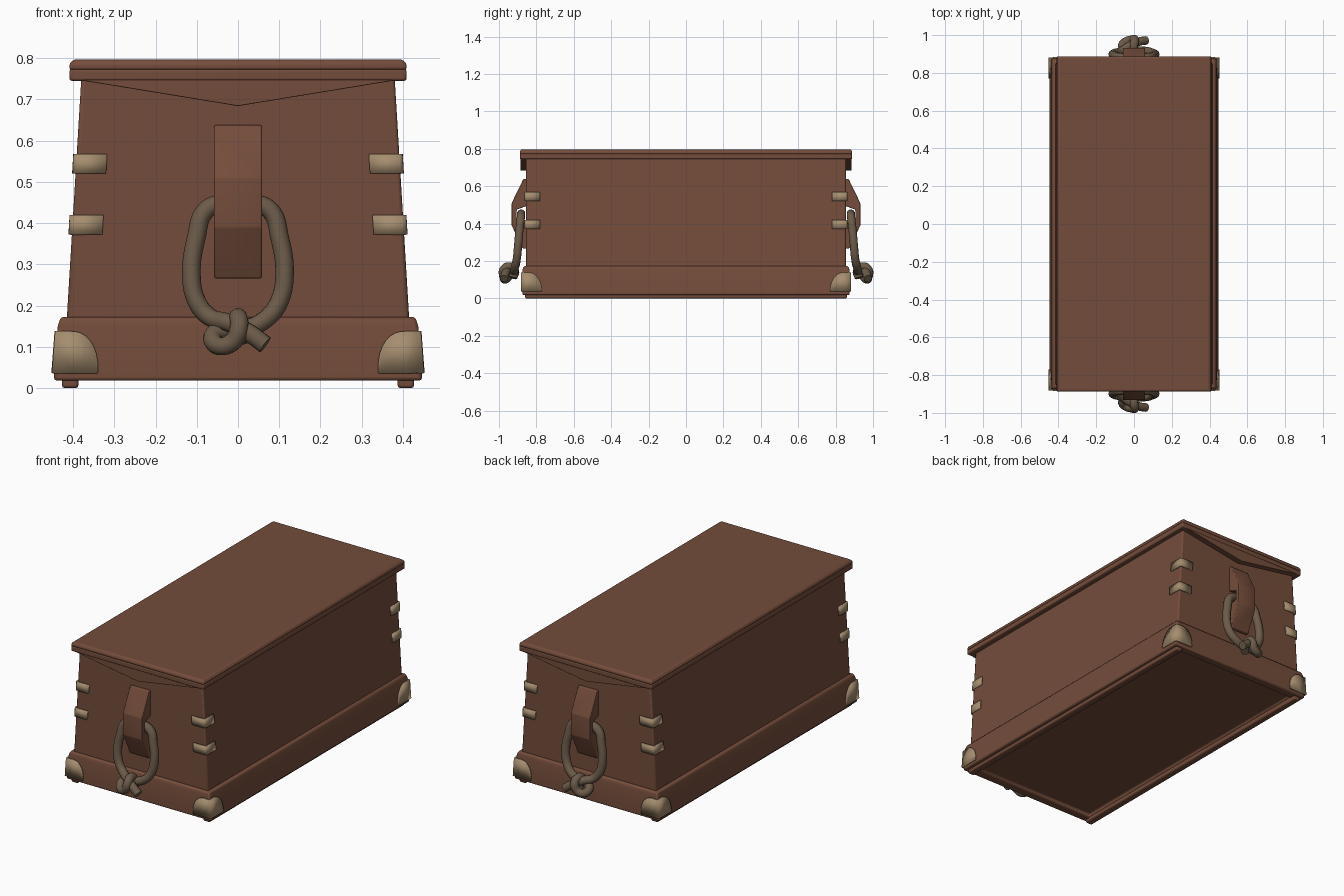
import bpy, bmesh, math
from mathutils import Vector

if "Cube" in bpy.data.objects:
    bpy.data.objects.remove(bpy.data.objects["Cube"])


def material(name, rgb):
    m = bpy.data.materials.new(name)
    m.diffuse_color = (*rgb, 1)
    m.use_nodes = True
    m.node_tree.nodes["Principled BSDF"].inputs["Base Color"].default_value = m.diffuse_color
    return m


WOOD = material("brown wood", (0.175, 0.073, 0.043))
BRASS = material("dull brass", (0.38, 0.27, 0.16))
ROPE = material("rope", (0.15, 0.105, 0.067))


def finish(name, bm, mat, bevel=0.0, segments=2, thickness=0.0):
    """Turn a bmesh into a shaded object with optional modifiers."""
    bmesh.ops.recalc_face_normals(bm, faces=bm.faces)
    me = bpy.data.meshes.new(name)
    bm.to_mesh(me)
    bm.free()
    ob = bpy.data.objects.new(name, me)
    bpy.context.collection.objects.link(ob)
    me.materials.append(mat)
    if thickness:
        s = ob.modifiers.new("thickness", 'SOLIDIFY')
        s.thickness, s.offset = thickness, 0
    if bevel:
        b = ob.modifiers.new("bevel", 'BEVEL')
        b.width, b.segments, b.limit_method = bevel, segments, 'ANGLE'
        b.angle_limit = math.radians(25)
    bpy.ops.object.select_all(action='DESELECT')
    bpy.context.view_layer.objects.active = ob
    ob.select_set(True)
    bpy.ops.object.shade_smooth_by_angle(angle=math.radians(30))
    return ob


def stack(name, rings, bevel=0.0, segments=2, center=0.0):
    """Loft rectangles given as (half x, half y, z), capped at both ends."""
    bm = bmesh.new()
    loops = [[bm.verts.new((center + sx * hx, sy * hy, z))
              for sx, sy in ((-1, -1), (1, -1), (1, 1), (-1, 1))]
             for hx, hy, z in rings]
    for a, b in zip(loops, loops[1:]):
        for i in range(4):
            j = (i + 1) % 4
            bm.faces.new((a[i], a[j], b[j], b[i]))
    bm.faces.new(loops[0])
    bm.faces.new(loops[-1])
    return finish(name, bm, WOOD, bevel, segments)


def extrude(name, pts, vec, bevel):
    """Extrude a flat outline along a vector."""
    bm = bmesh.new()
    face = bm.faces.new([bm.verts.new(p) for p in pts])
    top = bmesh.ops.extrude_face_region(bm, geom=[face])
    moved = [g for g in top["geom"] if isinstance(g, bmesh.types.BMVert)]
    bmesh.ops.translate(bm, vec=vec, verts=moved)
    return finish(name, bm, WOOD, bevel)


def corner_plate(name, sx, sy, half_x, half_y, columns):
    """Thin metal wrapped round a corner; columns are (u, z low, z high)."""
    bm = bmesh.new()

    def vert(u, z):
        x = half_x(z) - max(-u, 0)
        y = half_y - max(u, 0)
        return bm.verts.new((sx * x, sy * y, z))
    cols = [(vert(u, lo), vert(u, hi)) for u, lo, hi in columns]
    for a, b in zip(cols, cols[1:]):
        bm.faces.new((a[0], b[0], b[1], a[1]))
    finish(name, bm, BRASS, thickness=0.009)


# Chest: tapered box on a moulded skirt with a recessed underside
def body_half(z):
    return 0.415 - (z - 0.17) / 0.58 * 0.035


stack("chest_body", [(body_half(0.1), 0.855, 0.1), (body_half(0.76), 0.855, 0.76)], 0.008)
stack("base_skirt", [(0.385, 0.825, 0.035), (0.385, 0.825, 0.018), (0.447, 0.875, 0.018),
                     (0.437, 0.875, 0.15), (0.43, 0.868, 0.173), (0.38, 0.82, 0.173)], 0.008)
for s, side in ((-1, "left"), (1, "right")):
    stack("bottom_rail_" + side, [(0.02, 0.86, 0.0), (0.02, 0.86, 0.03)], 0.007, center=s * 0.407)

# Lid: overhanging rim with a thin top panel
stack("lid_rim", [(0.409, 0.888, 0.745), (0.409, 0.888, 0.774)], 0.006)
stack("lid_panel", [(0.409, 0.888, 0.772), (0.408, 0.888, 0.788), (0.398, 0.88, 0.797)], 0.005)

# Rope loop path with a loose knot at its foot: x, distance from middle, z
ROPE_PATH = [
    (0.066, 0.972, 0.105), (0.025, 0.965, 0.135), (-0.02, 0.945, 0.158), (-0.068, 0.915, 0.172),
    (-0.1, 0.905, 0.21), (-0.113, 0.898, 0.28), (-0.1, 0.89, 0.37), (-0.083, 0.884, 0.425),
    (-0.05, 0.882, 0.446), (0.05, 0.882, 0.446), (0.083, 0.884, 0.425), (0.1, 0.89, 0.37),
    (0.113, 0.898, 0.28), (0.1, 0.905, 0.21), (0.068, 0.915, 0.168), (0.02, 0.918, 0.145),
    (-0.03, 0.922, 0.142), (-0.062, 0.94, 0.125), (-0.045, 0.965, 0.102), (-0.01, 0.976, 0.115),
    (0.003, 0.977, 0.15), (0.0, 0.948, 0.172), (0.0, 0.915, 0.15), (0.01, 0.925, 0.11)]
CLEAT = [(0.85, 0.638), (0.87, 0.638), (0.932, 0.51), (0.932, 0.39), (0.872, 0.266),
         (0.85, 0.266), (0.85, 0.405), (0.905, 0.42), (0.905, 0.475), (0.85, 0.495)]

for sy, end in ((-1, "front"), (1, "back")):
    # Pointed apron under the lid
    extrude("lid_apron_" + end, [(-0.385, sy * 0.85, 0.75), (-0.385, sy * 0.85, 0.747),
                                 (0, sy * 0.85, 0.684), (0.385, sy * 0.85, 0.747),
                                 (0.385, sy * 0.85, 0.75)], (0, sy * 0.036, 0), 0.002)
    # Cleat with a slot for the rope
    extrude("handle_cleat_" + end, [(-0.058, sy * y, z) for y, z in CLEAT], (0.116, 0, 0), 0.004)
    # Knotted rope handle
    cu = bpy.data.curves.new("rope_handle_" + end, 'CURVE')
    cu.dimensions, cu.bevel_depth, cu.bevel_resolution = '3D', 0.0225, 3
    cu.use_fill_caps, cu.resolution_u = True, 5
    sp = cu.splines.new('BEZIER')
    sp.bezier_points.add(len(ROPE_PATH) - 1)
    for p, (x, y, z) in zip(sp.bezier_points, ROPE_PATH):
        p.co = Vector((x, sy * y, z))
        p.handle_left_type = p.handle_right_type = 'AUTO'
    cu.materials.append(ROPE)
    bpy.context.collection.objects.link(bpy.data.objects.new("rope_handle_" + end, cu))

    for sx, side in ((-1, "left"), (1, "right")):
        tag = end + "_" + side
        # Straps round the body corners
        for lo, hi, part in ((0.372, 0.42, "lower"), (0.52, 0.568, "upper")):
            corner_plate(f"{part}_strap_{tag}", sx, sy, lambda z: body_half(z) + 0.004, 0.859,
                         [(u, lo, hi) for u in (-0.078, -0.006, 0.006, 0.078)])
        # Rounded guards on the skirt corners
        arc = []
        for i in range(-8, 9):
            t = abs(i) / 8
            a = max(t - 0.1, 0) / 0.9 * math.pi / 2
            u = 0.04 * min(t / 0.1, 1) + 0.068 * math.sin(a)
            arc.append((math.copysign(u, i) if i else 0.0, 0.036, 0.042 + 0.096 * math.cos(a)))
        corner_plate(f"corner_guard_{tag}", sx, sy,
                     lambda z: 0.4495 - (z - 0.018) * 0.076, 0.879, arc)
